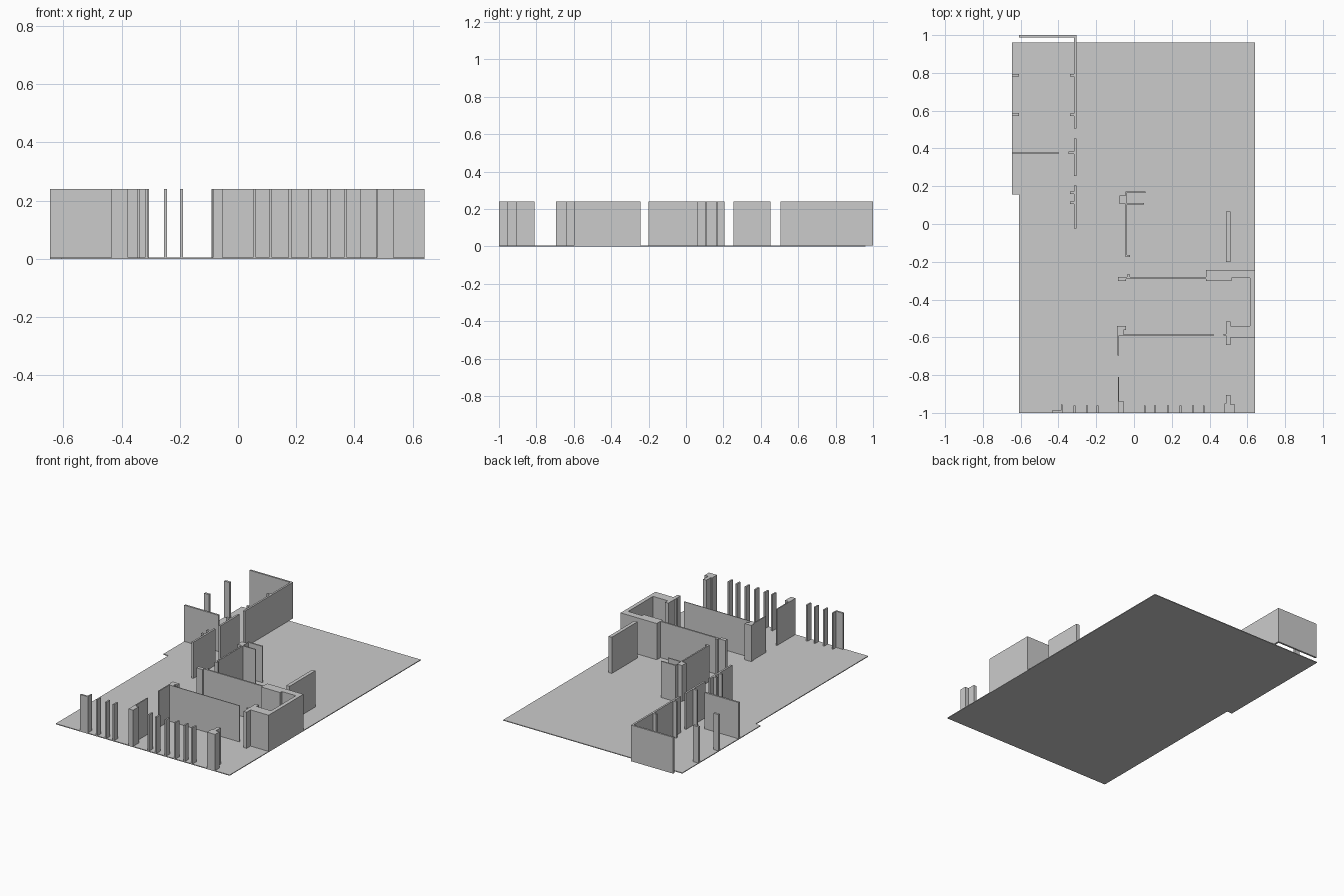
import bpy, bmesh

FLOOR, TOP = 0.005, 0.24


def extrude(name, outline, z0=FLOOR, z1=TOP):
    """Closed prism from a plan outline."""
    bm = bmesh.new()
    face = bm.faces.new([bm.verts.new((x, y, z0)) for x, y in outline])
    new = bmesh.ops.extrude_face_region(bm, geom=[face])["geom"]
    bmesh.ops.translate(bm, vec=(0, 0, z1 - z0),
                        verts=[g for g in new if isinstance(g, bmesh.types.BMVert)])
    bmesh.ops.recalc_face_normals(bm, faces=bm.faces[:])
    mesh = bpy.data.meshes.new(name)
    bm.to_mesh(mesh)
    bm.free()
    obj = bpy.data.objects.new(name, mesh)
    bpy.context.collection.objects.link(obj)
    return obj


def box(name, x0, x1, y0, y1):
    return extrude(name, [(x0, y0), (x1, y0), (x1, y1), (x0, y1)])


def wall_with_stubs(name, y0, y1, stubs, reach):
    """Corridor wall along y with short piers on its left side."""
    left, right = -0.317, -0.305
    pts = [(right, y1), (right, y0), (left, y0)]
    for s in stubs:
        pts += [(left, s), (reach, s), (reach, s + 0.013), (left, s + 0.013)]
    # top wall turns the corner at the far end
    if y1 > 0.99:
        pts += [(left, 0.988), (-0.608, 0.988), (-0.608, y1)]
    else:
        pts.append((left, y1))
    return extrude(name, pts)


# floor slab with the step on its left edge
extrude("floor", [(-0.608, -1), (0.64, -1), (0.64, 0.96), (-0.645, 0.96),
                  (-0.645, 0.155), (-0.608, 0.155)], 0, FLOOR)

# left rear corridor
wall_with_stubs("rear_corner_wall", 0.505, 1.0, (0.572, 0.78), -0.34)
wall_with_stubs("corridor_wall_middle", 0.255, 0.452, (0.37,), -0.347)
wall_with_stubs("corridor_wall_front", -0.023, 0.205, (0.105, 0.16), -0.34)
for i, y in enumerate((0.573, 0.78)):
    box(f"left_pier_{i}", -0.645, -0.608, y, y + 0.015)
box("left_cross_wall", -0.645, -0.40, 0.37, 0.382)

# central wall with its niche
extrude("central_wall", [(-0.046, 0.105), (-0.046, -0.175), (-0.022, -0.175), (-0.022, -0.163),
                         (-0.037, -0.163), (-0.037, 0.104), (0.053, 0.104), (0.053, 0.111),
                         (-0.040, 0.111), (-0.040, 0.163), (0.06, 0.163), (0.06, 0.172),
                         (-0.046, 0.172), (-0.046, 0.15), (-0.076, 0.15), (-0.076, 0.105)])

# free-standing wall at the right
box("right_free_wall", 0.487, 0.51, -0.20, 0.065)

# long cross wall wrapping round the right-hand alcove
extrude("alcove_wall", [(-0.086, -0.28), (-0.086, -0.303), (-0.043, -0.303), (-0.043, -0.290),
                        (0.38, -0.290), (0.38, -0.303), (0.515, -0.303), (0.515, -0.285),
                        (0.615, -0.285), (0.615, -0.54), (0.51, -0.54), (0.51, -0.515),
                        (0.487, -0.515), (0.487, -0.583), (0.475, -0.583), (0.475, -0.59),
                        (0.487, -0.59), (0.487, -0.64), (0.51, -0.64), (0.51, -0.60),
                        (0.64, -0.60), (0.64, -0.243), (0.38, -0.243), (0.38, -0.28),
                        (-0.022, -0.28), (-0.022, -0.268), (-0.036, -0.268), (-0.036, -0.28)])

# front room wall
extrude("front_room_wall", [(-0.087, -0.695), (-0.080, -0.695), (-0.080, -0.59), (0.423, -0.59),
                            (0.423, -0.585), (-0.056, -0.585), (-0.056, -0.562),
                            (-0.043, -0.562), (-0.043, -0.54), (-0.091, -0.54),
                            (-0.091, -0.562), (-0.087, -0.562)])
extrude("front_divider", [(-0.086, -1), (-0.053, -1), (-0.053, -0.94), (-0.079, -0.94),
                          (-0.079, -0.81), (-0.086, -0.81)])

# window posts along the front
for i, x in enumerate((-0.314, -0.249, -0.194, 0.057, 0.111, 0.179, 0.247, 0.313, 0.369)):
    box(f"front_post_{i}", x - 0.005, x + 0.005, -1, -0.962)

# front end piers
extrude("front_left_pier", [(-0.434, -1), (-0.378, -1), (-0.378, -0.955), (-0.386, -0.955),
                            (-0.386, -0.988), (-0.434, -0.988)])
extrude("front_right_pier", [(0.478, -1), (0.535, -1), (0.535, -0.955), (0.51, -0.955),
                             (0.51, -0.905), (0.487, -0.905), (0.487, -0.95), (0.478, -0.95)])
